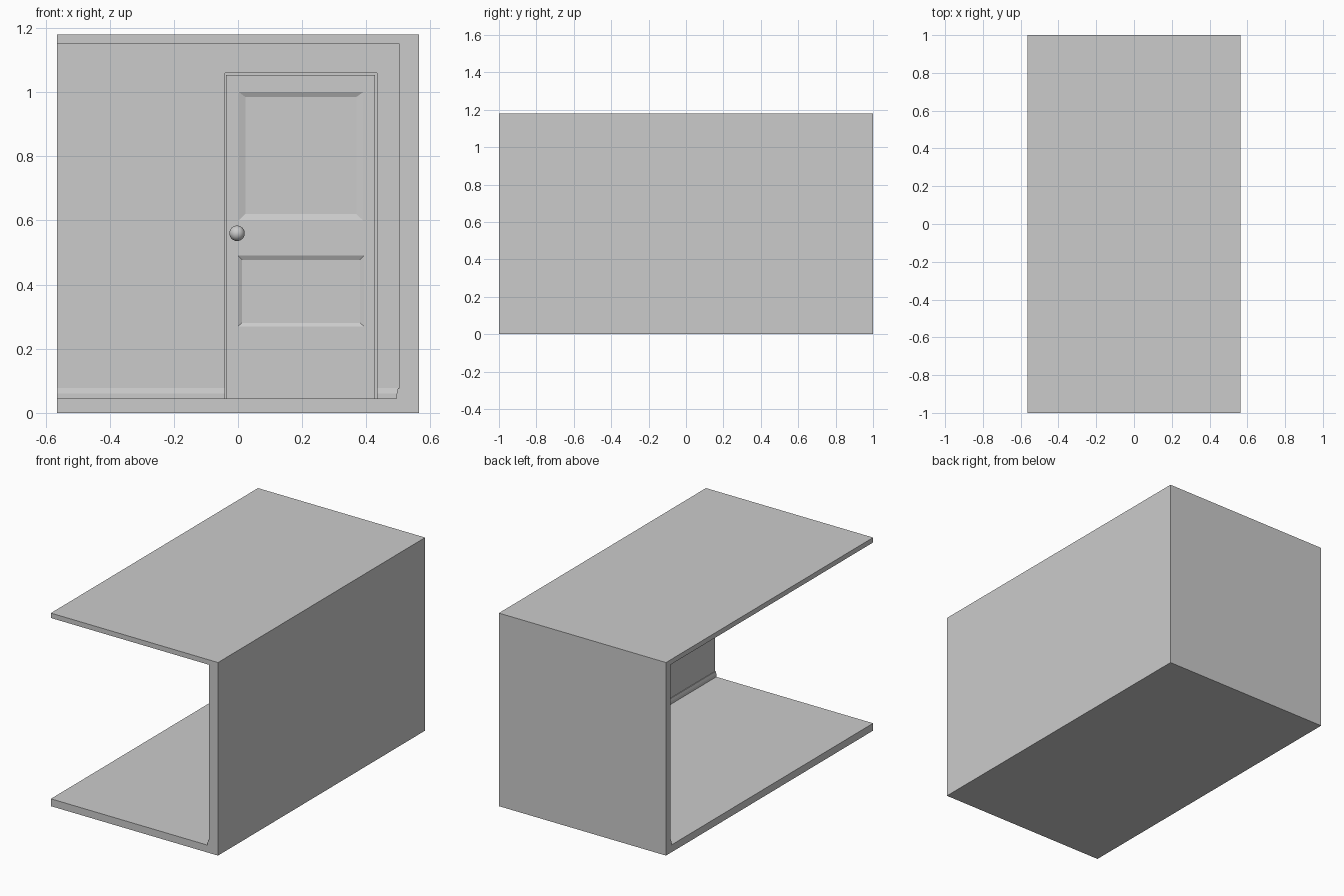
import bpy, bmesh, math

if "Cube" in bpy.data.objects:
    bpy.data.objects.remove(bpy.data.objects["Cube"])

X, XI = 0.565, 0.503          # outer half width, inner face of right wall
Z0, Z1, ZT = 0.045, 1.15, 1.18  # floor top, ceiling underside, overall height
YB, YR = 0.955, 0.972         # inner face of back wall, back of door recess
DL, DR, DT = -0.04, 0.433, 1.06  # door opening left, right, top


def mesh_from(name, polys):
    """Object from polygons given as corner lists; shared corners are welded."""
    bm = bmesh.new()
    for p in polys:
        bm.faces.new([bm.verts.new(c) for c in p])
    bmesh.ops.remove_doubles(bm, verts=bm.verts[:], dist=1e-5)
    bmesh.ops.recalc_face_normals(bm, faces=bm.faces[:])
    me = bpy.data.meshes.new(name)
    bm.to_mesh(me)
    bm.free()
    ob = bpy.data.objects.new(name, me)
    bpy.context.collection.objects.link(ob)
    return ob


def on_y(y, pts):
    return [(x, y, z) for x, z in pts]


def rect(x0, x1, z0, z1):
    return [(x0, z0), (x1, z0), (x1, z1), (x0, z1)]


def on_z(z, pts):
    return [(x, y, z) for x, y in pts]


def prism(name, start, end):
    """Solid between two matching cross-sections."""
    n = len(start)
    sides = [[start[i], start[(i + 1) % n], end[(i + 1) % n], end[i]] for i in range(n)]
    return mesh_from(name, sides + [start, end])


# Room shell: floor, ceiling, right wall and back wall in one piece
opening = [(DL, Z0), (DL, DT), (DR, DT), (DR, Z0)]
shell = [
    on_y(-1, [(-X, 0), (X, 0), (X, ZT), (-X, ZT), (-X, Z1), (XI, Z1), (XI, Z0), (-X, Z0)]),
    [(-X, y, z) for y, z in [(-1, 0), (1, 0), (1, ZT), (-1, ZT), (-1, Z1), (YB, Z1), (YB, Z0), (-1, Z0)]],
    [(X, -1, 0), (X, 1, 0), (X, 1, ZT), (X, -1, ZT)],
    on_y(1, rect(-X, X, 0, ZT)),
    on_z(0, rect(-X, X, -1, 1)),
    on_z(ZT, rect(-X, X, -1, 1)),
    on_z(Z1, rect(-X, XI, -1, YB)),
    [(XI, -1, Z0), (XI, YB, Z0), (XI, YB, Z1), (XI, -1, Z1)],
    on_z(Z0, [(-X, -1), (XI, -1), (XI, YB), (DR, YB), (DR, YR), (DL, YR), (DL, YB), (-X, YB)]),
    on_y(YB, [(-X, Z0)] + opening + [(XI, Z0), (XI, Z1), (-X, Z1)]),
    on_y(YR, opening),
]
shell += [on_y(YB, [a, b]) + on_y(YR, [b, a]) for a, b in zip(opening, opening[1:])]
mesh_from("room_shell", shell)

# Door leaf: stiles and rails around two panels with sloped mouldings
yf, yp = 0.962, 0.969
lx0, lx1, lz1 = DL + 0.002, 0.427, 1.053
panels = [((0.0, 0.393, 0.27, 0.49), (0.013, 0.38, 0.281, 0.477)),
          ((0.003, 0.39, 0.60, 1.00), (0.023, 0.369, 0.62, 0.985))]
leaf, z = [], Z0
for outer, inner in panels:
    o, i = rect(*outer), rect(*inner)
    leaf.append(on_y(yf, rect(lx0, lx1, z, outer[2])))
    leaf.append(on_y(yf, rect(lx0, outer[0], outer[2], outer[3])))
    leaf.append(on_y(yf, rect(outer[1], lx1, outer[2], outer[3])))
    for k in range(4):
        j = (k + 1) % 4
        leaf.append(on_y(yf, [o[k], o[j]]) + on_y(yp, [i[j], i[k]]))
    leaf.append(on_y(yp, i))
    z = outer[3]
leaf.append(on_y(yf, rect(lx0, lx1, z, lz1)))
edge = rect(lx0, lx1, Z0, lz1)
leaf += [on_y(yf, [edge[k], edge[(k + 1) % 4]]) + on_y(YR, [edge[(k + 1) % 4], edge[k]])
         for k in range(4)]
mesh_from("door_leaf", leaf)

# Door knob and its stem
bpy.ops.mesh.primitive_uv_sphere_add(segments=32, ring_count=16, radius=0.024, location=(-0.003, 0.93, 0.56))
bpy.context.object.name = "door_knob"
bpy.ops.object.shade_smooth()
bpy.ops.mesh.primitive_cylinder_add(vertices=24, radius=0.01, depth=0.03,
                                    location=(-0.003, 0.949, 0.56), rotation=(math.pi / 2, 0, 0))
bpy.context.object.name = "knob_stem"
bpy.ops.object.shade_smooth_by_angle()

# Skirting boards: (distance from wall, height) profile
prof = [(0, Z0), (0.008, Z0), (0.008, 0.061), (0.004, 0.078), (0, 0.078)]
for name, a, b in [("skirting_back_left", -X, DL), ("skirting_back_right", DR, XI)]:
    prism(name, [(a, YB - d, h) for d, h in prof], [(b, YB - d, h) for d, h in prof])
prism("skirting_right", [(XI - d, -1, h) for d, h in prof], [(XI - d, YB, h) for d, h in prof])
